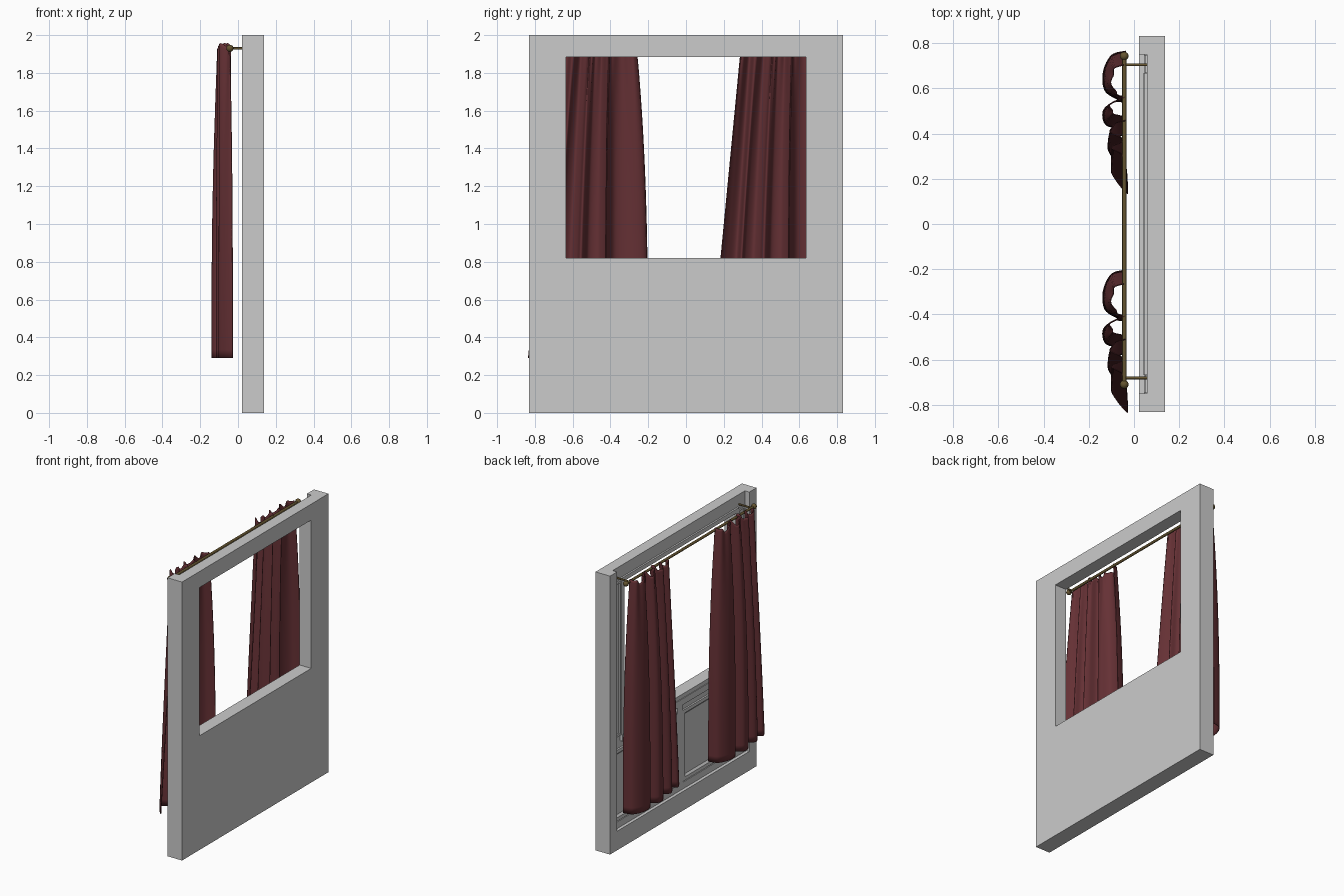
import bpy, bmesh, math
from mathutils import Vector

if "Cube" in bpy.data.objects:
    bpy.data.objects.remove(bpy.data.objects["Cube"])


def material(name, rgb):
    m = bpy.data.materials.new(name)
    m.diffuse_color = (*rgb, 1)
    m.use_nodes = True
    m.node_tree.nodes["Principled BSDF"].inputs["Base Color"].default_value = m.diffuse_color
    return m


CLOTH = material("dark_red_cloth", (0.13, 0.03, 0.035))
BRASS = material("aged_brass", (0.13, 0.09, 0.03))


def add_object(name, bm, mat=None, smooth=False):
    bmesh.ops.recalc_face_normals(bm, faces=bm.faces)
    me = bpy.data.meshes.new(name)
    bm.to_mesh(me)
    bm.free()
    ob = bpy.data.objects.new(name, me)
    bpy.context.collection.objects.link(ob)
    if mat:
        me.materials.append(mat)
    if smooth:
        for p in me.polygons:
            p.use_smooth = True
    return ob


def box(name, x0, x1, y0, y1, z0, z1):
    bm = bmesh.new()
    bmesh.ops.create_cube(bm, size=1)
    for v in bm.verts:
        v.co = ((x0 + x1) / 2 + v.co.x * (x1 - x0),
                (y0 + y1) / 2 + v.co.y * (y1 - y0),
                (z0 + z1) / 2 + v.co.z * (z1 - z0))
    return add_object(name, bm)


def frame(name, x0, x1, y0, y1, z0, z1, w, slope=0.0):
    """Rectangular moulding in the yz plane; slope bevels the inner edge."""
    bm = bmesh.new()

    def loop(x, d):
        return [bm.verts.new((x, y, z)) for y, z in
                ((y0 + d, z0 + d), (y1 - d, z0 + d), (y1 - d, z1 - d), (y0 + d, z1 - d))]
    loops = [loop(x0, 0), loop(x0, w - slope), loop(x1, w), loop(x1, 0)]
    for a, b in zip(loops, loops[1:] + loops[:1]):
        for i in range(4):
            j = (i + 1) % 4
            bm.faces.new((a[i], a[j], b[j], b[i]))
    return add_object(name, bm)


def cut(target, cutter):
    mod = target.modifiers.new("cut", "BOOLEAN")
    mod.operation, mod.object, mod.solver = "DIFFERENCE", cutter, "EXACT"
    bpy.context.view_layer.objects.active = target
    bpy.ops.object.modifier_apply(modifier=mod.name)
    bpy.data.objects.remove(cutter)


# Wall with inner recess and window opening
wall = box("wall", 0.022, 0.137, -0.831, 0.831, 0, 2)
cut(wall, box("recess_cutter", -0.1, 0.057, -0.75, 0.75, 0.137, 2.2))
cut(wall, box("window_cutter", -0.1, 0.3, -0.635, 0.635, 0.82, 1.885))

# Window casing, sill and inner panelling
frame("window_casing", 0.045, 0.058, -0.665, 0.665, 0.79, 1.915, 0.03)
box("window_sill", 0.04, 0.058, -0.665, 0.665, 0.745, 0.79)
box("bottom_rail", 0.045, 0.058, -0.75, 0.75, 0.137, 0.185)
box("middle_stile", 0.045, 0.058, -0.03, 0.03, 0.185, 0.745)
for side, y0, y1 in (("right", -0.745, -0.03), ("left", 0.03, 0.745)):
    frame("lower_panel_" + side, 0.045, 0.058, y0, y1, 0.19, 0.70, 0.04, 0.015)
for side, y0, y1 in (("right", -0.748, -0.668), ("left", 0.668, 0.748)):
    frame("side_panel_" + side, 0.048, 0.058, y0, y1, 0.79, 1.90, 0.015)


# Curtain rod, finials and brackets
def rod(name, a, b, r):
    a, b = Vector(a), Vector(b)
    bm = bmesh.new()
    bmesh.ops.create_cone(bm, cap_ends=True, segments=16, radius1=r, radius2=r,
                          depth=(b - a).length)
    q = (b - a).to_track_quat("Z", "Y")
    for v in bm.verts:
        v.co = q @ v.co + (a + b) / 2
    ob = add_object(name, bm, BRASS, True)
    bpy.context.view_layer.objects.active = ob
    ob.select_set(True)
    bpy.ops.object.shade_smooth_by_angle()
    ob.select_set(False)


RX, RZ = -0.043, 1.93
rod("curtain_rod", (RX, -0.71, RZ), (RX, 0.743, RZ), 0.009)
for side, end, arm in (("right", -0.71, -0.681), ("left", 0.743, 0.704)):
    bm = bmesh.new()
    bmesh.ops.create_uvsphere(bm, u_segments=16, v_segments=10, radius=0.019)
    bmesh.ops.translate(bm, verts=bm.verts, vec=(RX, end, RZ))
    add_object("rod_finial_" + side, bm, BRASS, True)
    rod("rod_bracket_" + side, (RX, arm, RZ), (0.058, arm, RZ), 0.006)


# Curtains: folded sheet blended from a top path to a wider hem path
def spline(pts, s):
    f = s * (len(pts) - 1)
    i = min(int(f), len(pts) - 2)
    t = f - i
    p = [Vector(pts[max(0, min(len(pts) - 1, i + k))]) for k in (-1, 0, 1, 2)]
    return 0.5 * (2 * p[1] + (p[2] - p[0]) * t
                  + (2 * p[0] - 5 * p[1] + 4 * p[2] - p[3]) * t * t
                  + (3 * p[1] - p[0] - 3 * p[2] + p[3]) * t ** 3)


HEM = [(-.035, .765), (-.10, .745), (-.136, .67), (-.128, .59), (-.07, .55), (-.05, .54),
       (-.09, .54), (-.136, .50), (-.125, .44), (-.06, .42), (-.035, .40), (-.08, .38),
       (-.115, .34), (-.09, .29), (-.045, .27), (-.10, .24), (-.07, .18), (-.028, .133)]
TOP = [(-.045, .705), (-.08, .69), (-.098, .65), (-.09, .595), (-.065, .57), (-.045, .56),
       (-.07, .55), (-.105, .52), (-.09, .49), (-.055, .475), (-.04, .46), (-.07, .45),
       (-.105, .42), (-.075, .39), (-.045, .37), (-.095, .345), (-.06, .31), (-.04, .29)]


def curtain(name, shift):
    cols, rows = 140, 44
    bm = bmesh.new()
    grid = []
    for r in range(rows + 1):
        t = (r / rows) ** 1.2
        line = []
        for c in range(cols + 1):
            s = c / cols
            a, b = spline(TOP, s), spline(HEM, s)
            wx = 1 - (1 - t) ** 2.6
            wy = 1 - (1 - t) ** (2.6 - 1.6 * s)
            x = a.x + (b.x - a.x) * wx + 0.006 * math.sin(s * 75) * (1 - t) ** 5
            y = a.y + (b.y - a.y) * wy
            crest = 1.935 + 0.015 * math.sin(s * 43) + 0.008 * math.sin(s * 91 + 1)
            line.append(bm.verts.new((x, y + shift, crest + (0.29 - crest) * t)))
        grid.append(line)
    for u, v in zip(grid, grid[1:]):
        for c in range(cols):
            bm.faces.new((u[c], u[c + 1], v[c + 1], v[c]))
    ob = add_object(name, bm, CLOTH, True)
    mod = ob.modifiers.new("cloth_thickness", "SOLIDIFY")
    mod.thickness, mod.offset = 0.004, 0


curtain("left_curtain", 0)
curtain("right_curtain", -0.968)
